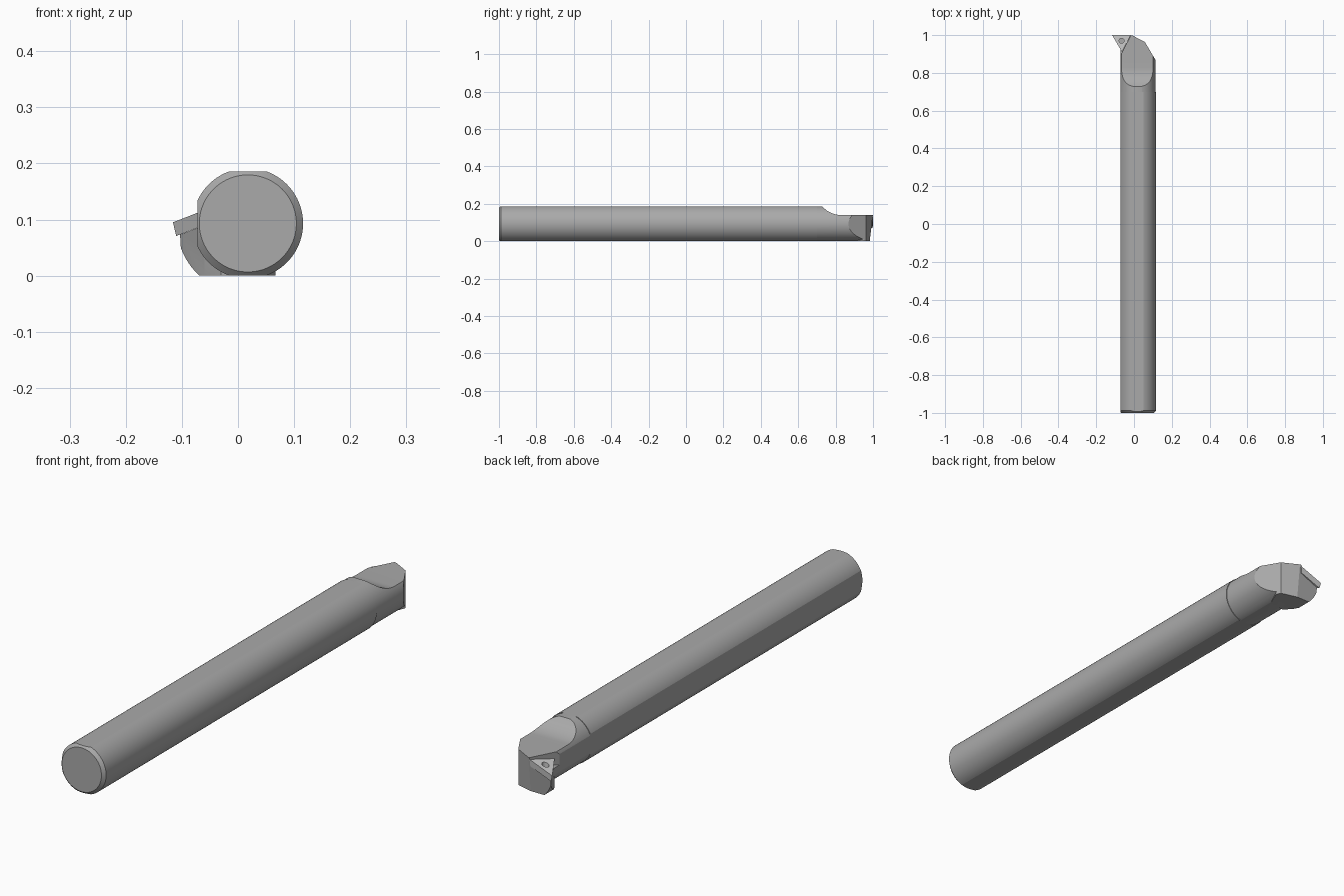
import bpy, math

if "Cube" in bpy.data.objects:
    bpy.data.objects.remove(bpy.data.objects["Cube"])

CX, CZ = 0.0175, 0.093          # bar axis


def make(name, verts, faces):
    me = bpy.data.meshes.new(name)
    me.from_pydata(verts, [], faces)
    me.update()
    ob = bpy.data.objects.new(name, me)
    bpy.context.collection.objects.link(ob)
    return ob


def loft(name, rings):
    """Closed solid through rings of equal length, wound to face outward."""
    n = len(rings[0])
    verts = [v for r in rings for v in r]
    faces = [tuple(reversed(range(n))), tuple(range(len(verts) - n, len(verts)))]
    for k in range(len(rings) - 1):
        for i in range(n):
            a, b = k * n + i, k * n + (i + 1) % n
            faces.append((a, b, b + n, a + n))
    return make(name, verts, faces)


def lathe(name, profile, n=96):
    """Round bar along y from (y, radius) pairs."""
    ang = [2 * math.pi * i / n for i in range(n)]
    return loft(name, [[(CX + r * math.sin(a), y, CZ + r * math.cos(a)) for a in ang]
                       for y, r in profile])


def prism(name, poly, z0, z1):
    """Vertical prism on a counter-clockwise outline; heights may depend on x."""
    return loft(name, [[(x, y, z(x)) for x, y in poly] for z in (z0, z1)])


def boolean(ob, cutter, op):
    cutter.hide_render = True
    m = ob.modifiers.new(op, 'BOOLEAN')
    m.operation, m.object, m.solver = op, cutter, 'EXACT'
    bpy.context.view_layer.objects.active = ob
    bpy.ops.object.modifier_apply(modifier=m.name)
    bpy.data.objects.remove(cutter)


def finish(ob, tone):
    mat = bpy.data.materials.new(ob.name + "_grey")
    mat.diffuse_color = (tone, tone, tone, 1)
    mat.use_nodes = True
    mat.node_tree.nodes["Principled BSDF"].inputs["Base Color"].default_value = mat.diffuse_color
    ob.data.materials.clear()
    ob.data.materials.append(mat)
    bpy.ops.object.select_all(action='DESELECT')
    ob.select_set(True)
    bpy.context.view_layer.objects.active = ob
    bpy.ops.object.shade_smooth_by_angle(angle=math.radians(20))


def const(z):
    return lambda x: z


def flats():
    """Box that leaves flats on the top, bottom and left of the bar."""
    return prism("flat_cutter", [(-0.072, -1.2), (0.2, -1.2), (0.2, 1.2), (-0.072, 1.2)],
                 const(0), const(0.186))


# Tilted plane of the cutting insert
def seat_top(x):
    return 0.1125 + 0.39 * (x + 0.071)


def seat_floor(x):
    return seat_top(x) - 0.027


# Shank with chamfered rear end
shank = lathe("shank", [(-1, 0.0865), (-0.988, 0.0985), (0.70, 0.0985)])
boolean(shank, flats(), 'INTERSECT')

# Head: slightly thinner neck
head = lathe("head", [(0.70, 0.096), (1.05, 0.096)])
boolean(head, flats(), 'INTERSECT')

# Flared support under the insert
flare = prism("flare", [(-0.06, 0.905), (-0.03, 0.87), (0.04, 0.88), (0.067, 0.945),
                        (0.067, 1.04), (-0.128, 1.04)], const(0), const(0.135))
boolean(flare, lathe("flare_round", [(0.6, 0.127), (1.1, 0.127)]), 'INTERSECT')
boolean(head, flare, 'UNION')

# Angled nose facets, leaning back towards the bottom
nose = [(-0.2, 0.6), (0.2, 0.6), (0.2, 0.722), (0.111, 0.873),
        (0.058, 0.963), (-0.01, 0.999), (-0.2, 0.999)]
low = [(x, y - (0.018 if y > 0.98 else 0), -0.01) for x, y in nose]
high = [(x, y, 0.14) for x, y in nose]
top = [(x, y, 0.25) for x, y in nose]
boolean(head, loft("nose_cutter", [low, high, top]), 'INTERSECT')

# Scooped relief on top of the head
R = 0.134
arc = [(0.83 - R * math.sin(a), 0.14 + R - R * math.cos(a))
       for a in [math.radians(75 * i / 20) for i in range(21)]]
side = [(1.1, 0.14)] + arc + [(arc[-1][0], 0.4), (1.1, 0.4)]
boolean(head, loft("scoop_cutter", [[(x, y, z) for y, z in side] for x in (0.3, -0.3)]),
        'DIFFERENCE')

# Pocket for the insert
pocket = [(-0.2, 0.88), (-0.0787, 0.88), (0.0101, 1.05), (-0.2, 1.05)]
boolean(head, prism("pocket_cutter", pocket, seat_floor, const(0.3)), 'DIFFERENCE')

# Triangular insert with screw hole
tri = [(-0.116, 1.0), (-0.064, 0.911), (-0.017, 1.0)]
tx, ty = (sum(p[i] for p in tri) / 3 for i in (0, 1))
base = [(tx + (x - tx) * 0.92 + 0.002, ty + (y - ty) * 0.92) for x, y in tri]
insert = loft("cutting_insert", [[(x, y, seat_floor(x) + 0.0003) for x, y in base],
                                 [(x, y, seat_top(x)) for x, y in tri]])
hole = [(tx + 0.013 * math.cos(i * math.pi / 16), ty + 0.013 * math.sin(i * math.pi / 16))
        for i in range(32)]
boolean(insert, prism("hole_cutter", hole, const(0.02), const(0.2)), 'DIFFERENCE')

for part, tone in ((shank, 0.4), (head, 0.4), (insert, 0.7)):
    finish(part, tone)
